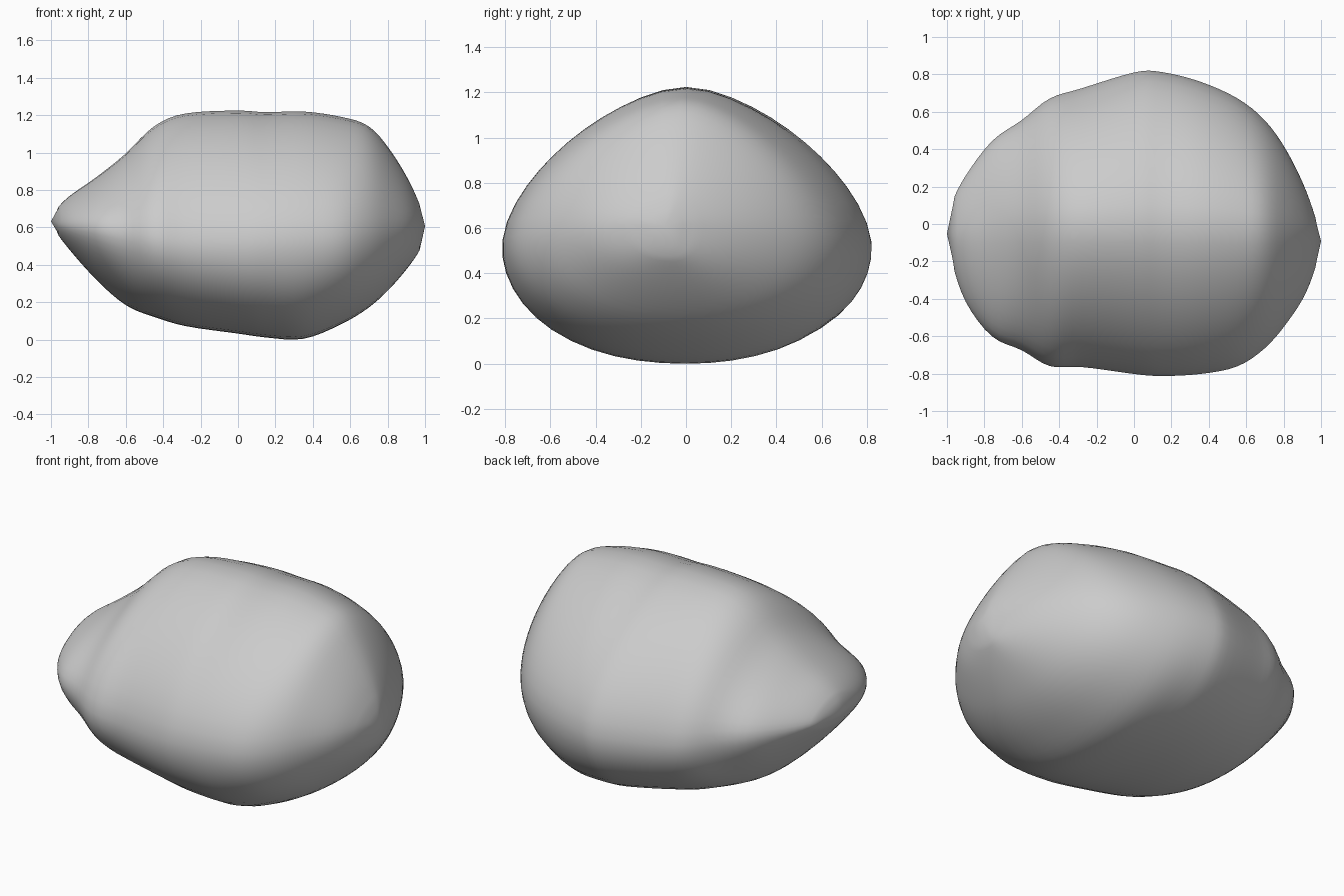
import bpy, bmesh, math
from mathutils import Vector

# Remove only the default cube
default = bpy.data.objects.get("Cube")
if default:
    bpy.data.objects.remove(default, do_unlink=True)

# Stone material
stone = bpy.data.materials.new("stone grey")
stone.use_nodes = True
grey = (0.6, 0.6, 0.6, 1.0)
stone.diffuse_color = grey
stone.node_tree.nodes["Principled BSDF"].inputs["Base Color"].default_value = grey

# Stations along the boulder: x, top z, bottom z, front y, back y, rim z
STATIONS = [
    (-.97, .70, .57, -.22, .13, .62),
    (-.9, .77, .48, -.42, .26, .61),
    (-.76, .87, .32, -.61, .45, .6),
    (-.6, 1, .18, -.68, .56, .58),
    (-.45, 1.15, .12, -.77, .68, .55),
    (-.28, 1.22, .07, -.77, .73, .53),
    (0, 1.235, .03, -.81, .82, .53),
    (.15, 1.225, .01, -.82, .82, .54),
    (.35, 1.23, 0, -.81, .77, .55),
    (.55, 1.2, .08, -.77, .68, .56),
    (.7, 1.15, .17, -.67, .56, .58),
    (.82, 1.01, .28, -.53, .39, .6),
    (.92, .84, .4, -.37, .18, .61),
    (.98, .7, .49, -.2, 0, .62),
]
LEFT_TIP = (-1, -.05, .64)
RIGHT_TIP = (1, -.1, .62)
SIDES = 48
STEPS = 4


def blend(a, b, c, d, t):
    """Catmull-Rom blend of four stations between b and c."""
    return [
        q + t / 2 * (r - p + t * (2 * p - 5 * q + 4 * r - s + t * (3 * (q - r) + s - p)))
        for p, q, r, s in zip(a, b, c, d)
    ]


def smooth_stations(rows):
    last = len(rows) - 1
    result = []
    for i in range(last):
        near = [rows[min(max(i + k, 0), last)] for k in (-1, 0, 1, 2)]
        result += [blend(*near, step / STEPS) for step in range(STEPS)]
    return result + [rows[last]]


def section(row):
    """Cross-section with a peaked crown above the rim and a rounder belly below it."""
    x, top, bottom, front, back, rim = row
    ridge = -.07 * abs(x) ** 3
    points = []
    for i in range(SIDES):
        angle = math.tau * i / SIDES
        c, s = math.cos(angle), math.sin(angle)
        power = 1.55 if s > 0 else 2.2 - .4 * max(0, -x)
        reach = (abs(c) ** power + abs(s) ** power) ** (-1 / power)
        width = back - ridge if c > 0 else ridge - front
        height = top - rim if s > 0 else rim - bottom
        points.append(Vector((x, ridge + c * reach * width, rim + s * reach * height)))
    return points


# Boulder: loft the sections and close both ends on a tip
bm = bmesh.new()
rings = [[bm.verts.new(p) for p in section(row)] for row in smooth_stations(STATIONS)]
for a, b in zip(rings, rings[1:]):
    for i in range(SIDES):
        j = (i + 1) % SIDES
        bm.faces.new((a[i], a[j], b[j], b[i]))
for ring, tip in ((rings[0], LEFT_TIP), (rings[-1], RIGHT_TIP)):
    end = bm.verts.new(tip)
    for i in range(SIDES):
        bm.faces.new((ring[i], ring[(i + 1) % SIDES], end))

# Soften the worn surface slightly
for _ in range(3):
    bmesh.ops.smooth_vert(bm, verts=bm.verts, factor=.4,
                          use_axis_x=False, use_axis_y=True, use_axis_z=True)
bmesh.ops.recalc_face_normals(bm, faces=bm.faces)
mesh = bpy.data.meshes.new("boulder")
bm.to_mesh(mesh)
bm.free()
mesh.materials.append(stone)
boulder = bpy.data.objects.new("boulder", mesh)
bpy.context.collection.objects.link(boulder)

# Smooth shading with sharp creases kept
bpy.context.view_layer.objects.active = boulder
boulder.select_set(True)
bpy.ops.object.shade_smooth_by_angle(angle=math.radians(50))
